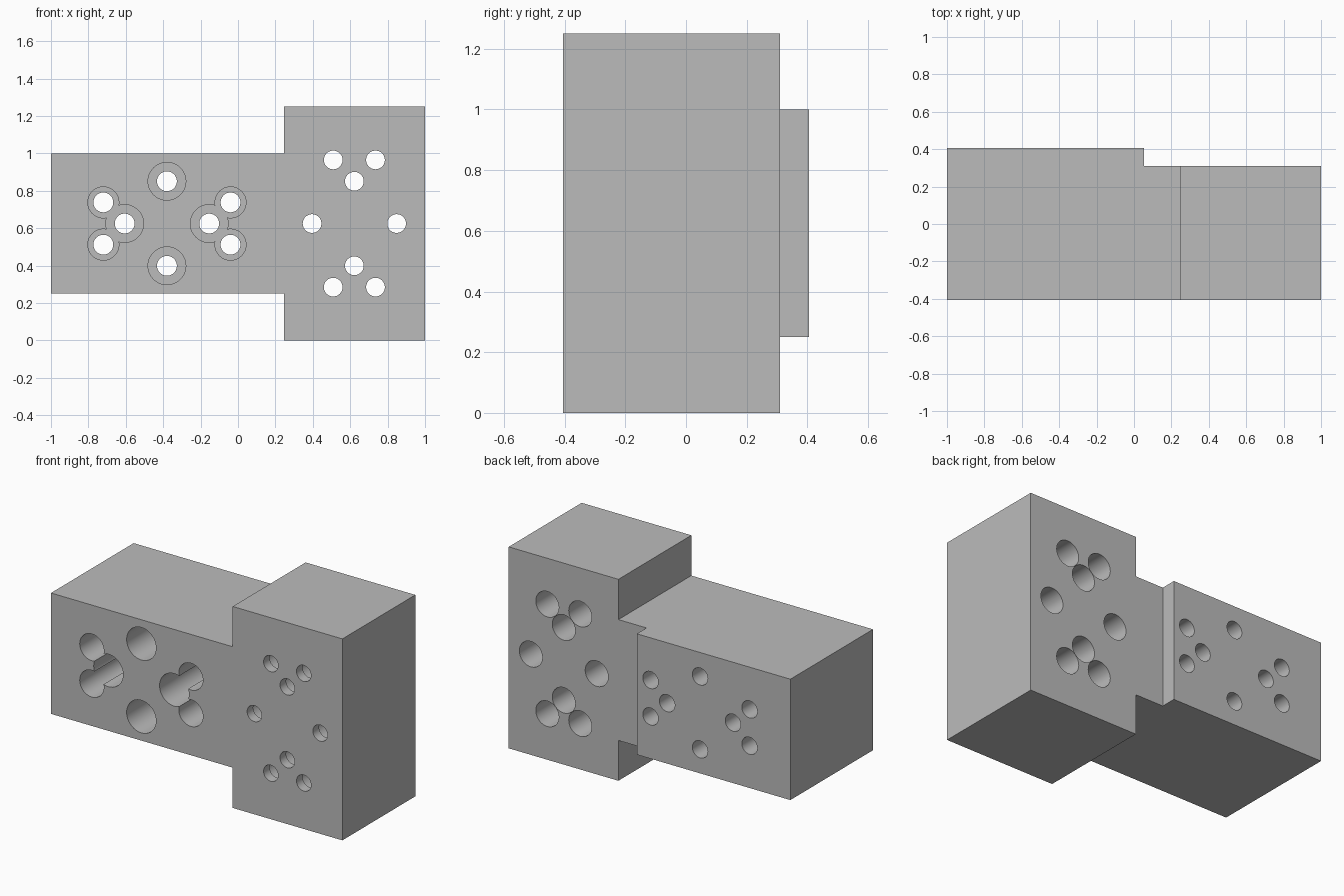
import bpy
import bmesh
import math

cube = bpy.data.objects.get("Cube")
if cube:
    bpy.data.objects.remove(cube, do_unlink=True)

FRONT, BACK, SHOULDER = -0.405, 0.405, 0.31

grey = bpy.data.materials.new("plain grey")
grey.use_nodes = True
colour = (0.5, 0.5, 0.5, 1)
grey.diffuse_color = colour
grey.node_tree.nodes["Principled BSDF"].inputs["Base Color"].default_value = colour


def extrude_profile(name, points, y0, y1):
    """Solid made by extruding an x-z outline along y."""
    bm = bmesh.new()
    face = bm.faces.new([bm.verts.new((x, y0, z)) for x, z in points])
    result = bmesh.ops.extrude_face_region(bm, geom=[face])
    verts = [v for v in result["geom"] if isinstance(v, bmesh.types.BMVert)]
    bmesh.ops.translate(bm, verts=verts, vec=(0, y1 - y0, 0))
    bmesh.ops.recalc_face_normals(bm, faces=bm.faces)
    mesh = bpy.data.meshes.new(name)
    bm.to_mesh(mesh)
    bm.free()
    obj = bpy.data.objects.new(name, mesh)
    bpy.context.collection.objects.link(obj)
    mesh.materials.append(grey)
    return obj


def circle(x, z, r, sides=48):
    angles = [2 * math.pi * i / sides for i in range(sides)]
    return [(x + r * math.cos(a), z + r * math.sin(a)) for a in angles]


def cut(target, cutter):
    """Subtract the cutter from the target and discard it."""
    mod = target.modifiers.new("cut", "BOOLEAN")
    mod.operation = "DIFFERENCE"
    mod.solver = "EXACT"
    mod.object = cutter
    bpy.context.view_layer.objects.active = target
    bpy.ops.object.modifier_apply(modifier=mod.name)
    bpy.data.objects.remove(cutter, do_unlink=True)


# T-shaped block: horizontal arm and tall end
block = extrude_profile("drilled_block", [
    (-1, 0.25), (0.247, 0.25), (0.247, 0), (1, 0),
    (1, 1.25), (0.247, 1.25), (0.247, 1), (-1, 1)], FRONT, BACK)

# Shallow step across the back of the tall end
cut(block, extrude_profile("step_cutter", [
    (0.054, -1), (2, -1), (2, 2), (0.054, 2)], SHOULDER, 1))

# Hole pattern: (offset along the axis, offset across, is inner hole)
pattern = [(s * 0.34, t * 0.113, False) for s in (-1, 1) for t in (-1, 1)]
pattern += [(s * 0.226, 0, True) for s in (-1, 1)]
pattern += [(0, s * 0.226, True) for s in (-1, 1)]

for along, across, inner in pattern:
    # Arm: holes counterbored from the front
    x, z = -0.38 + along, 0.625 + across
    radius, floor = (0.101, 0.16) if inner else (0.083, 0.155)
    cut(block, extrude_profile("arm_counterbore", circle(x, z, radius), -1, floor))
    cut(block, extrude_profile("arm_bore", circle(x, z, 0.053), -1, 1))

    # Tall end: same pattern turned upright, counterbored from the back
    x, z = 0.622 + across, 0.625 + along
    cut(block, extrude_profile("end_counterbore", circle(x, z, 0.079), FRONT + 0.06, 1))
    cut(block, extrude_profile("end_bore", circle(x, z, 0.05), -1, 1))

# Smooth bores, sharp edges
bpy.ops.object.select_all(action="DESELECT")
block.select_set(True)
bpy.context.view_layer.objects.active = block
bpy.ops.object.shade_smooth_by_angle(angle=math.radians(30))
